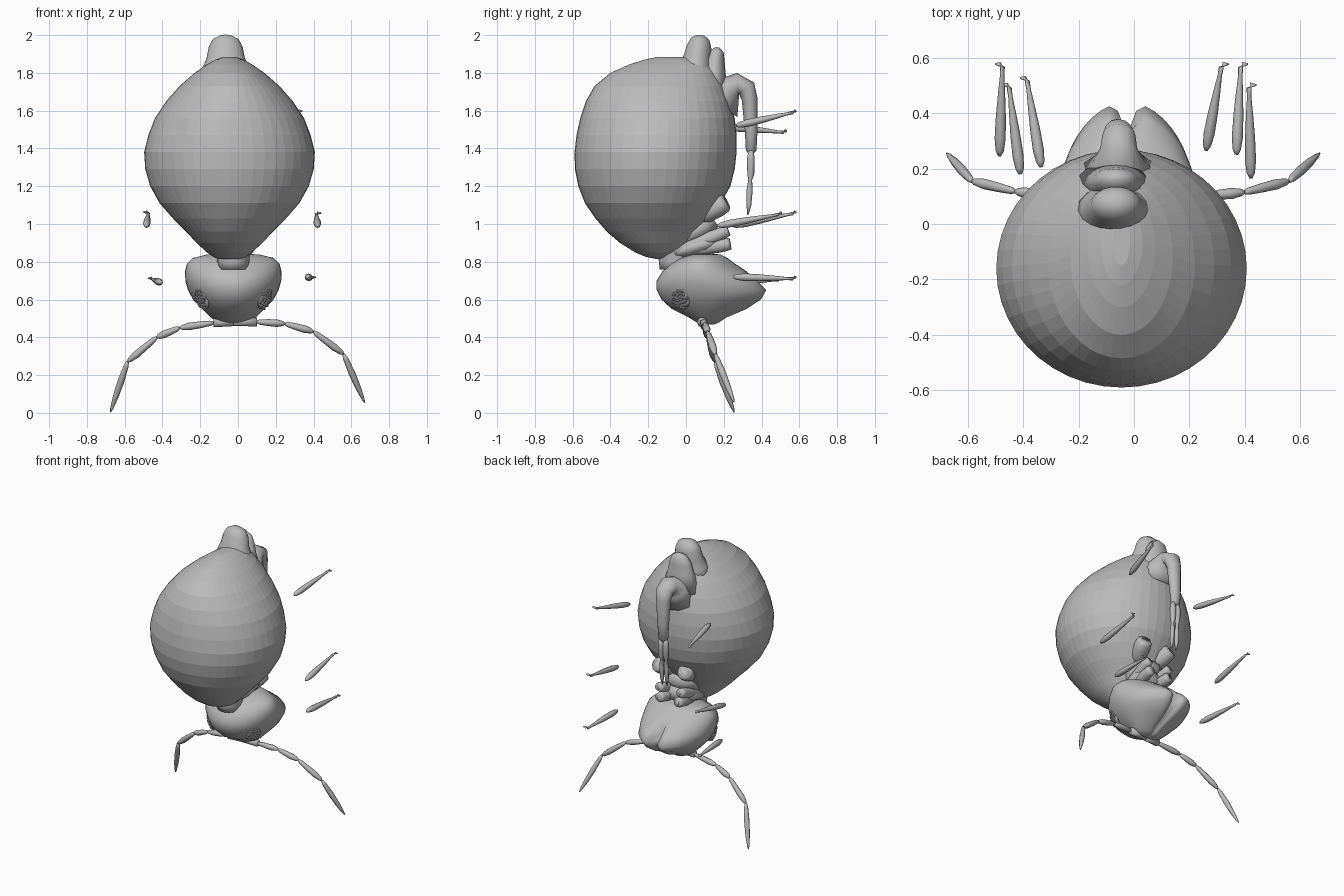
import bpy, bmesh, math, random
from mathutils import Vector, Matrix

random.seed(4)
CX = -0.025  # body midline
grey = bpy.data.materials.new("clay_grey")
grey.diffuse_color = (0.5, 0.5, 0.5, 1)


def finish(bm, name, smooth=False):
    bmesh.ops.recalc_face_normals(bm, faces=bm.faces)
    me = bpy.data.meshes.new(name)
    bm.to_mesh(me)
    bm.free()
    me.materials.append(grey)
    if smooth:
        for p in me.polygons:
            p.use_smooth = True
    ob = bpy.data.objects.new(name, me)
    bpy.context.collection.objects.link(ob)
    return ob


def skin(bm, rings):
    """Bridge rings of points and cap both ends."""
    vs = [[bm.verts.new(p) for p in r] for r in rings]
    n = len(vs[0])
    for a, b in zip(vs, vs[1:]):
        for i in range(n):
            j = (i + 1) % n
            bm.faces.new((a[i], a[j], b[j], b[i]))
    bm.faces.new(vs[0][::-1])
    bm.faces.new(vs[-1])


def tube(name, pts, radii, n=10, squash=1.0, smooth=True):
    """Tapered tube through points; squash flattens it across x."""
    bm = bmesh.new()
    pts = [Vector(p) for p in pts]
    rings = []
    for i, p in enumerate(pts):
        d = (pts[min(i + 1, len(pts) - 1)] - pts[max(i - 1, 0)]).normalized()
        u = d.orthogonal() if abs(d.x) > 0.8 else Vector((1, 0, 0)) - d * d.x
        u.normalize()
        v = d.cross(u)
        rings.append([p + (u * math.cos(t) * squash + v * math.sin(t)) * radii[i]
                      for t in (2 * math.pi * k / n for k in range(n))])
    skin(bm, rings)
    return finish(bm, name, smooth)


def ball(name, c, s, rot=0.0, seg=20, smooth=True):
    bm = bmesh.new()
    m = (Matrix.Translation(c) @ Matrix.Rotation(rot, 4, 'X')
         @ Matrix.Diagonal((*s, 1)))
    bmesh.ops.create_uvsphere(bm, u_segments=seg, v_segments=seg // 2,
                              radius=1, matrix=m)
    return finish(bm, name, smooth)


# Swollen abdomen: z, half width, y back, y front
prof = [(0.815, .06, -.16, -.06), (0.825, .085, -.21, -.03), (0.85, .12, -.27, .0),
        (0.9, .175, -.35, .04), (0.96, .23, -.42, .085), (1.03, .30, -.48, .135),
        (1.11, .37, -.535, .185), (1.2, .42, -.57, .235), (1.29, .446, -.588, .258),
        (1.38, .452, -.59, .268), (1.47, .43, -.58, .268), (1.56, .395, -.56, .258),
        (1.65, .335, -.53, .235), (1.73, .265, -.485, .205), (1.8, .185, -.40, .165),
        (1.845, .12, -.30, .125), (1.87, .075, -.22, .08), (1.885, .03, -.15, .02)]
bm = bmesh.new()
N = 44
skin(bm, [[(-.045 + w * math.cos(t), (a + b) / 2 + (b - a) / 2 * math.sin(t), z)
           for t in (2 * math.pi * k / N for k in range(N))] for z, w, a, b in prof])
finish(bm, "abdomen")

# Lobes at the tip of the abdomen
tube("tip_lobe", [(-.065, .04, 1.74), (-.065, .05, 1.82), (-.065, .06, 1.88),
                  (-.065, .07, 1.94), (-.065, .075, 1.98), (-.065, .077, 2.0)],
     [.12, .092, .075, .066, .05, .02], 18, 1.35)
tube("rear_lobe", [(-.065, .14, 1.68), (-.065, .15, 1.8), (-.065, .155, 1.87),
                   (-.065, .165, 1.915), (-.065, .168, 1.935)],
     [.09, .06, .05, .035, .01], 16, 1.6)

# Jointed spout hanging behind the abdomen
tube("spout_arm", [(-.055, .17, 1.63), (-.055, .22, 1.71), (-.055, .275, 1.745),
                   (-.055, .32, 1.72), (-.057, .337, 1.66), (-.06, .345, 1.5),
                   (-.062, .345, 1.39), (-.062, .343, 1.37)],
     [.12, .08, .055, .05, .042, .034, .028, .012], 12, 1.2)
for s in (-1, 1):
    x = -.062 + s * .019
    tube("spout_strand", [(x, .345, 1.4), (x, .343, 1.34), (x, .343, 1.26), (x, .34, 1.235),
                          (x, .337, 1.18), (x, .333, 1.1), (x, .328, 1.05)],
         [.012, .021, .018, .01, .016, .013, .004], 8)

# Head: z, half width, y back, y front, with a cleft at the jaw side
hp = [(.468, .05, .09, .15), (.48, .085, .055, .18), (.505, .12, .015, .22),
      (.55, .165, -.075, .33), (.6, .213, -.13, .41), (.65, .24, -.155, .44),
      (.7, .254, -.155, .39), (.75, .255, -.125, .32), (.79, .245, -.085, .26),
      (.82, .215, -.035, .22), (.838, .14, .025, .185), (.843, .06, .07, .14)]
bm = bmesh.new()
rings = []
for z, w, a, b in hp:
    r = []
    for k in range(40):
        c, s = math.cos(math.pi * k / 20), math.sin(math.pi * k / 20)
        y = (a + b) / 2 + (b - a) / 2 * s
        if s > 0:
            y -= .2 * (b - a) * math.exp(-(c / .13) ** 2) * (.45 < z < .72)
        r.append((CX + w * c * (1 - .12 * max(s, 0)), y, z))
    rings.append(r)
skin(bm, rings)
finish(bm, "head", True)

# Compound eyes: an oval pad covered in small beads
for s in (-1, 1):
    bm = bmesh.new()
    nrm = Vector((s * .8, -.5, -.33)).normalized()
    m = Matrix.Translation((CX + s * .163, -.025, .605)) @ nrm.to_track_quat('Z', 'Y').to_matrix().to_4x4()
    bmesh.ops.create_uvsphere(bm, u_segments=16, v_segments=8, radius=1,
                              matrix=m @ Matrix.Diagonal((.05, .06, .02, 1)))
    for i in range(26):
        r, t = math.sqrt((i + .5) / 26) * .9, i * 2.4
        h = .02 * math.sqrt(1 - r * r)
        bmesh.ops.create_icosphere(bm, subdivisions=1, radius=.011, matrix=m @ Matrix.Translation(
            (.05 * r * math.cos(t), .06 * r * math.sin(t), h)))
    finish(bm, "compound_eye")

# Neck and thorax segments
tube("neck", [(CX, -.06, .76), (CX, -.06, .8), (CX, -.06, .86), (CX, -.07, .92)],
     [.08, .085, .09, .1], 18)
tube("lower_thorax", [(CX, -.1, .835), (CX, .0, .865), (CX, .1, .895), (CX, .16, .91)],
     [.035, .05, .055, .045], 16, 2.2)
tube("upper_thorax", [(CX, -.06, .9), (CX, .04, .96), (CX, .1, .99), (CX, .15, 1.02)],
     [.05, .07, .065, .04], 16, 1.7)


# Hollow leg sockets, three on each side
def socket(name, a, b, r):
    a, b = Vector(a), Vector(b)
    d = b - a
    tube(name, [a, a + d * .3, a + d * .7, b - d * .08, b, b, b - d * .2],
         [r * .7, r, r * 1.08, r, r * .85, r * .55, r * .45], 14)


for s in (-1, 1):
    socket("upper_socket", (CX + s * .06, .06, 1.03), (CX + s * .11, .21, 1.115), .052)
    socket("middle_socket", (CX + s * .07, -.06, .85), (CX + s * .085, .225, .965), .033)
    socket("lower_socket", (CX + s * .06, .02, .86), (CX + s * .075, .235, .895), .035)


# Antennae: spindle-shaped segments between joints
def antenna(name, joints):
    tube(name + "_socket", [(CX, .085, .485), joints[0]], [.026, .024], 10)
    for a, b in zip(joints, joints[1:]):
        a, b = Vector(a), Vector(b)
        last = b == Vector(joints[-1])
        tube(name + "_segment", [a.lerp(b, t) for t in (0, .1, .4, .7, .93, 1)],
             [.008, .014, .018, .02, .013, .004] if not last
             else [.008, .014, .018, .015, .008, .003], 8)


antenna("left_antenna", [(-.13, .085, .477), (-.31, .1, .45), (-.43, .118, .4),
                         (-.585, .155, .27), (-.675, .255, .004)])
antenna("right_antenna", [(.10, .085, .482), (.25, .1, .472), (.40, .115, .43),
                          (.56, .155, .31), (.67, .255, .055)])

# Detached feet: slim clubs ending in an outward hook
feet = [((.26, .265, 1.52), (.315, .565, 1.59)), ((.37, .25, .72), (.385, .565, .71)),
        ((.422, .165, .99), (.415, .49, 1.05)), ((-.485, .245, .99), (-.475, .565, 1.055)),
        ((-.41, .18, .69), (-.45, .49, .705)), ((-.335, .205, 1.515), (-.385, .515, 1.485))]
for a, b in feet:
    a, b = Vector(a), Vector(b)
    o = math.copysign(1, a.x)
    pts = [a.lerp(b, t) for t in (0, .06, .2, .45, .7, .9, 1)]
    pts += [b + Vector((o * .008, .012, .008)), b + Vector((o * .027, .012, .008))]
    tube("foot", pts, [.006, .015, .02, .018, .013, .008, .009, .009, .003], 8)
